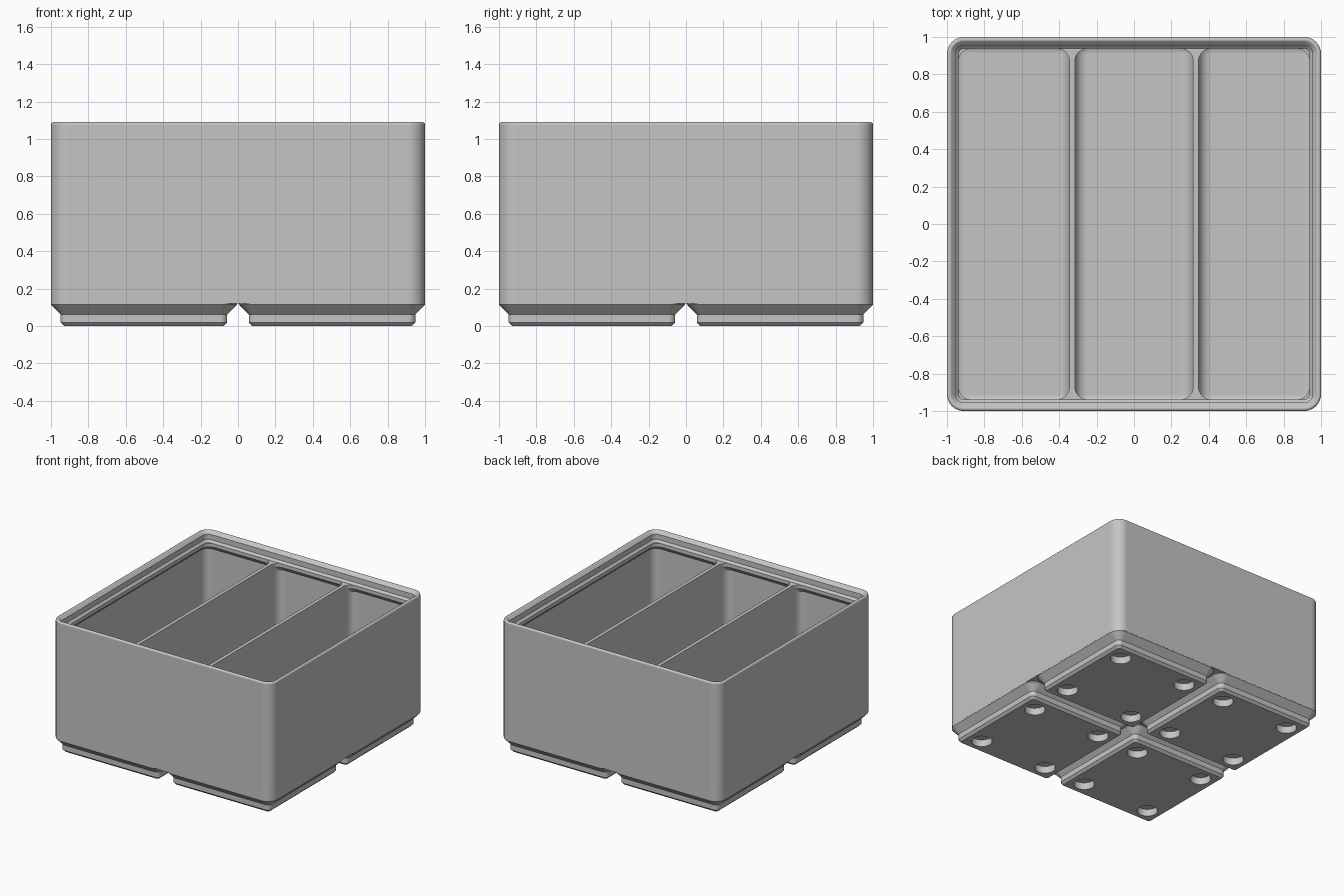
import bpy, bmesh
from math import sin, cos, pi, radians

cube = bpy.data.objects.get("Cube")
if cube:
    bpy.data.objects.remove(cube)

# Main sizes
PITCH = 0.503          # foot centre offset
OUTER_R = 0.09         # outer corner radius
WALL, LIP = 0.023, 0.062
DIVIDER = 0.029
FILLET = 0.067         # rounding inside compartments
BASE, FLOOR, LEDGE = 0.12, 0.168, 1.006
CORNER_STEPS = 8

grey = bpy.data.materials.new("light_grey_plastic")
grey.use_nodes = True
COLOR = (0.56, 0.56, 0.56, 1)
grey.diffuse_color = COLOR
grey.node_tree.nodes["Principled BSDF"].inputs["Base Color"].default_value = COLOR


def rounded_rect(x0, x1, y0, y1, r, z):
    """Counter-clockwise rounded rectangle at height z."""
    centres = [(x1 - r, y1 - r), (x0 + r, y1 - r), (x0 + r, y0 + r), (x1 - r, y0 + r)]
    points = []
    for quarter, (cx, cy) in enumerate(centres):
        for i in range(CORNER_STEPS + 1):
            a = (quarter + i / CORNER_STEPS) * pi / 2
            points.append((cx + r * cos(a), cy + r * sin(a), z))
    return points


def square(half, r, z):
    return rounded_rect(-half, half, -half, half, r, z)


def loft(bm, rings):
    """Closed solid through a stack of matching rings."""
    loops = [[bm.verts.new(p) for p in ring] for ring in rings]
    count = len(loops[0])
    for low, high in zip(loops, loops[1:]):
        for i in range(count):
            j = (i + 1) % count
            bm.faces.new((low[i], low[j], high[j], high[i]))
    bm.faces.new(loops[0][::-1])
    bm.faces.new(loops[-1])


def to_object(name, bm):
    bmesh.ops.recalc_face_normals(bm, faces=bm.faces[:])
    mesh = bpy.data.meshes.new(name)
    bm.to_mesh(mesh)
    bm.free()
    mesh.materials.append(grey)
    obj = bpy.data.objects.new(name, mesh)
    bpy.context.collection.objects.link(obj)
    return obj


def carve(obj, cutter):
    """Subtract the cutter, keep the result and discard the cutter."""
    mod = obj.modifiers.new("carve", 'BOOLEAN')
    mod.operation, mod.solver, mod.object = 'DIFFERENCE', 'EXACT', cutter
    cutter.hide_render = True
    graph = bpy.context.evaluated_depsgraph_get()
    mesh = bpy.data.meshes.new_from_object(obj.evaluated_get(graph))
    obj.modifiers.clear()
    obj.data = mesh
    bpy.data.objects.remove(cutter)


def smooth(obj):
    bpy.ops.object.select_all(action='DESELECT')
    obj.select_set(True)
    bpy.context.view_layer.objects.active = obj
    bpy.ops.object.shade_smooth_by_angle(angle=radians(30))


def even_normals(obj):
    mod = obj.modifiers.new("even_normals", 'WEIGHTED_NORMAL')
    mod.keep_sharp = True


# Body: outer wall, rounded rim, then down the stepped stacking lip
rim_r, rim_z = 0.0144, 1.076
profile = [(0, BASE)]
for i in range(7):
    a = radians(135) * i / 6
    profile.append((rim_r * (1 - cos(a)), rim_z + rim_r * sin(a)))
profile += [(0.045, 1.066), (0.045, LEDGE + 0.017), (LIP, LEDGE)]
bm = bmesh.new()
loft(bm, [square(1 - inset, OUTER_R - inset, z) for inset, z in profile])
body = to_object("bin_body", bm)

# Three compartments with rounded floors and an overhang below the lip
bm = bmesh.new()
inner = 1 - WALL
width = (2 * inner - 2 * DIVIDER) / 3
step = LIP - WALL
under = LEDGE - 0.029
for k in range(3):
    x0 = -inner + k * (width + DIVIDER)
    x1 = x0 + width
    rings = []
    for i in range(9):
        a = pi / 2 * i / 8
        d = FILLET * (1 - sin(a))
        z = FLOOR + FILLET * (1 - cos(a))
        rings.append(rounded_rect(x0 + d, x1 - d, -inner + d, inner - d,
                                  max(0.004, FILLET - d), z))
    for s, z in ((0, under - step), (step, under), (step, LEDGE + 0.02)):
        left = s if k == 0 else 0
        right = s if k == 2 else 0
        rings.append(rounded_rect(x0 + left, x1 - right, -inner + s, inner - s, FILLET, z))
    loft(bm, rings)
carve(body, to_object("compartment_cutter", bm))
smooth(body)
even_normals(body)

# Foot: stepped pad with four round magnet holes underneath
bm = bmesh.new()
loft(bm, [square(*level) for level in (
    (0.426, 0.019, 0), (0.4455, 0.038, 0.019), (0.4455, 0.038, 0.062),
    (0.4965, OUTER_R, 0.114), (0.4965, OUTER_R, BASE + 0.002))])
foot = to_object("foot_1", bm)

bm = bmesh.new()
for sx in (-1, 1):
    for sy in (-1, 1):
        rings = []
        for z in (-0.02, 0.0575):
            rings.append([(sx * 0.311 + 0.078 * cos(2 * pi * i / 32),
                           sy * 0.311 + 0.078 * sin(2 * pi * i / 32), z) for i in range(32)])
        loft(bm, rings)
carve(foot, to_object("magnet_hole_cutter", bm))
smooth(foot)

# Four feet share one mesh
feet = [foot]
for n in range(2, 5):
    copy = foot.copy()
    copy.name = f"foot_{n}"
    bpy.context.collection.objects.link(copy)
    feet.append(copy)
for n, obj in enumerate(feet):
    obj.location = (PITCH * (-1 if n % 2 else 1), PITCH * (-1 if n // 2 else 1), 0)
    even_normals(obj)
